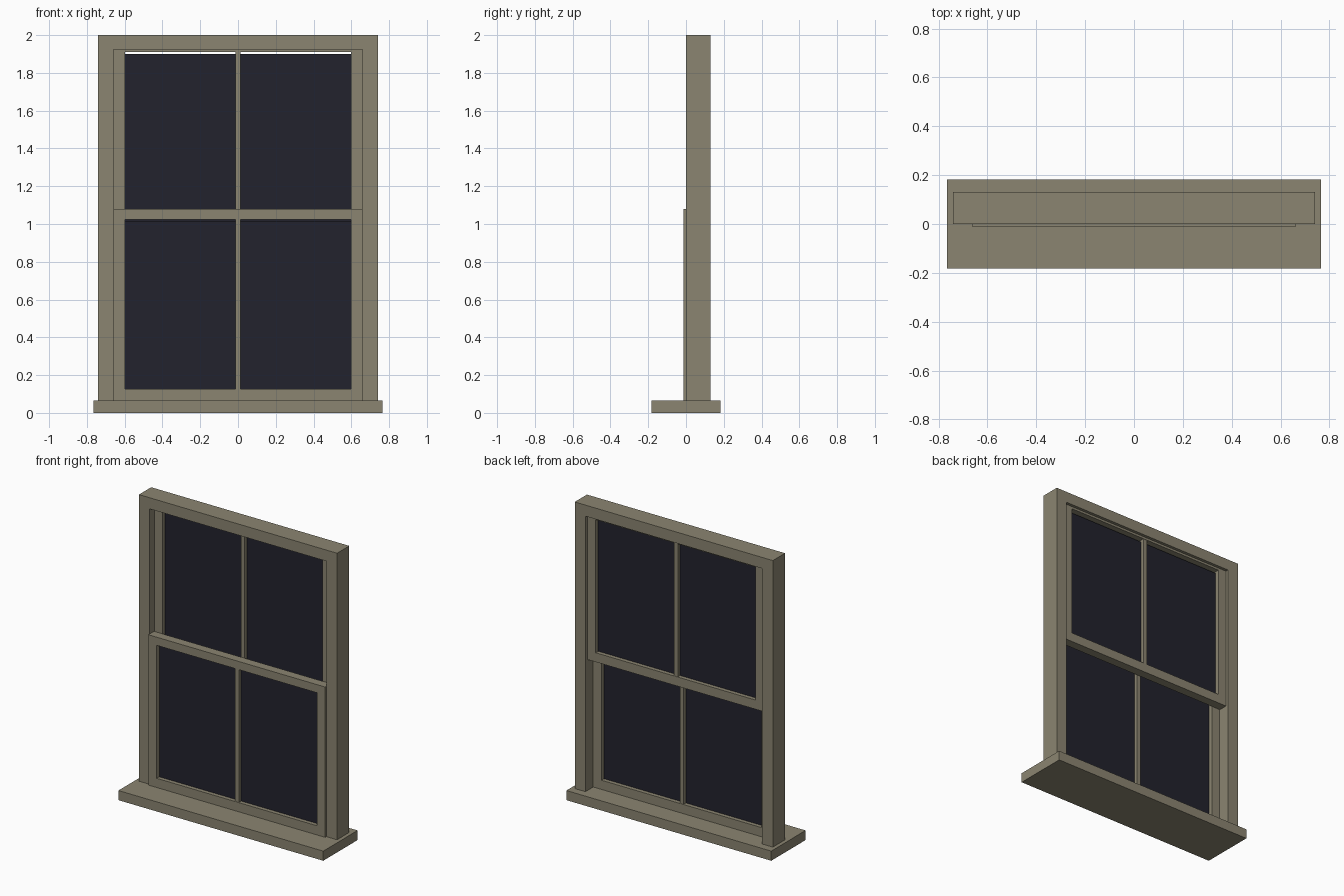
import bpy, bmesh

if "Cube" in bpy.data.objects:
    bpy.data.objects.remove(bpy.data.objects["Cube"])


def material(name, rgb):
    m = bpy.data.materials.new(name)
    m.diffuse_color = (*rgb, 1)
    m.use_nodes = True
    m.node_tree.nodes["Principled BSDF"].inputs["Base Color"].default_value = m.diffuse_color
    return m


PAINT = material("stone_beige_paint", (0.258, 0.234, 0.165))
GLASS = material("dark_glass", (0.016, 0.016, 0.026))


def add_mesh(name, bm, mat):
    bmesh.ops.recalc_face_normals(bm, faces=bm.faces)
    mesh = bpy.data.meshes.new(name)
    bm.to_mesh(mesh)
    bm.free()
    mesh.materials.append(mat)
    ob = bpy.data.objects.new(name, mesh)
    bpy.context.collection.objects.link(ob)
    return ob


def extrude_outline(name, outline, y0, y1, mat):
    """Solid from an x-z outline, pushed from y0 to y1."""
    bm = bmesh.new()
    face = bm.faces.new([bm.verts.new((x, y0, z)) for x, z in outline])
    new = bmesh.ops.extrude_face_region(bm, geom=[face])["geom"]
    verts = [v for v in new if isinstance(v, bmesh.types.BMVert)]
    bmesh.ops.translate(bm, verts=verts, vec=(0, y1 - y0, 0))
    # restore the front cap if the extrusion consumed it
    bm.edges.ensure_lookup_table()
    rim = [e for e in bm.edges if e.is_boundary]
    if rim:
        bmesh.ops.holes_fill(bm, edges=rim)
    return add_mesh(name, bm, mat)


def box(name, x0, x1, y0, y1, z0, z1, mat):
    return extrude_outline(name, [(x0, z0), (x1, z0), (x1, z1), (x0, z1)], y0, y1, mat)


def ring(name, outer, inner, y0, y1, mat):
    """Rectangular frame; outer and inner are (half width, bottom, top)."""
    def corners(r):
        w, b, t = r
        return [(-w, b), (w, b), (w, t), (-w, t)]
    bm = bmesh.new()
    loops = [[bm.verts.new((x, y, z)) for x, z in corners(r)]
             for r, y in ((outer, y0), (inner, y0), (inner, y1), (outer, y1))]
    for a, b in zip(loops, loops[1:] + loops[:1]):
        for i in range(4):
            j = (i + 1) % 4
            bm.faces.new((a[i], a[j], b[j], b[i]))
    return add_mesh(name, bm, mat)


SILL_TOP = 0.065

# Sill
box("sill", -0.765, 0.765, -0.183, 0.183, 0, SILL_TOP, PAINT)

# Outer frame: two jambs and a head in one outline
extrude_outline("outer_frame", [
    (-0.74, SILL_TOP), (-0.66, SILL_TOP), (-0.66, 1.925), (0.66, 1.925),
    (0.66, SILL_TOP), (0.74, SILL_TOP), (0.74, 2), (-0.74, 2)], 0, 0.13, PAINT)


# Two matching sashes, the upper one set behind the lower one
def sash(name, z, y, thick=0.06):
    bottom, top = z + 0.062, z + 0.96
    ring(name + "_sash", (0.66, z, z + 1.015), (0.598, bottom, top), y, y + thick, PAINT)
    box(name + "_glazing_bar", -0.014, 0.014, y + 0.002, y + thick - 0.002,
        bottom, top, PAINT)
    # Glass stops just short of the top rail
    mid = y + thick / 2
    box(name + "_glass", -0.6, 0.6, mid - 0.003, mid + 0.003, bottom - 0.002, top - 0.011, GLASS)


sash("lower", SILL_TOP, -0.013)
sash("upper", 0.95, 0.05)
